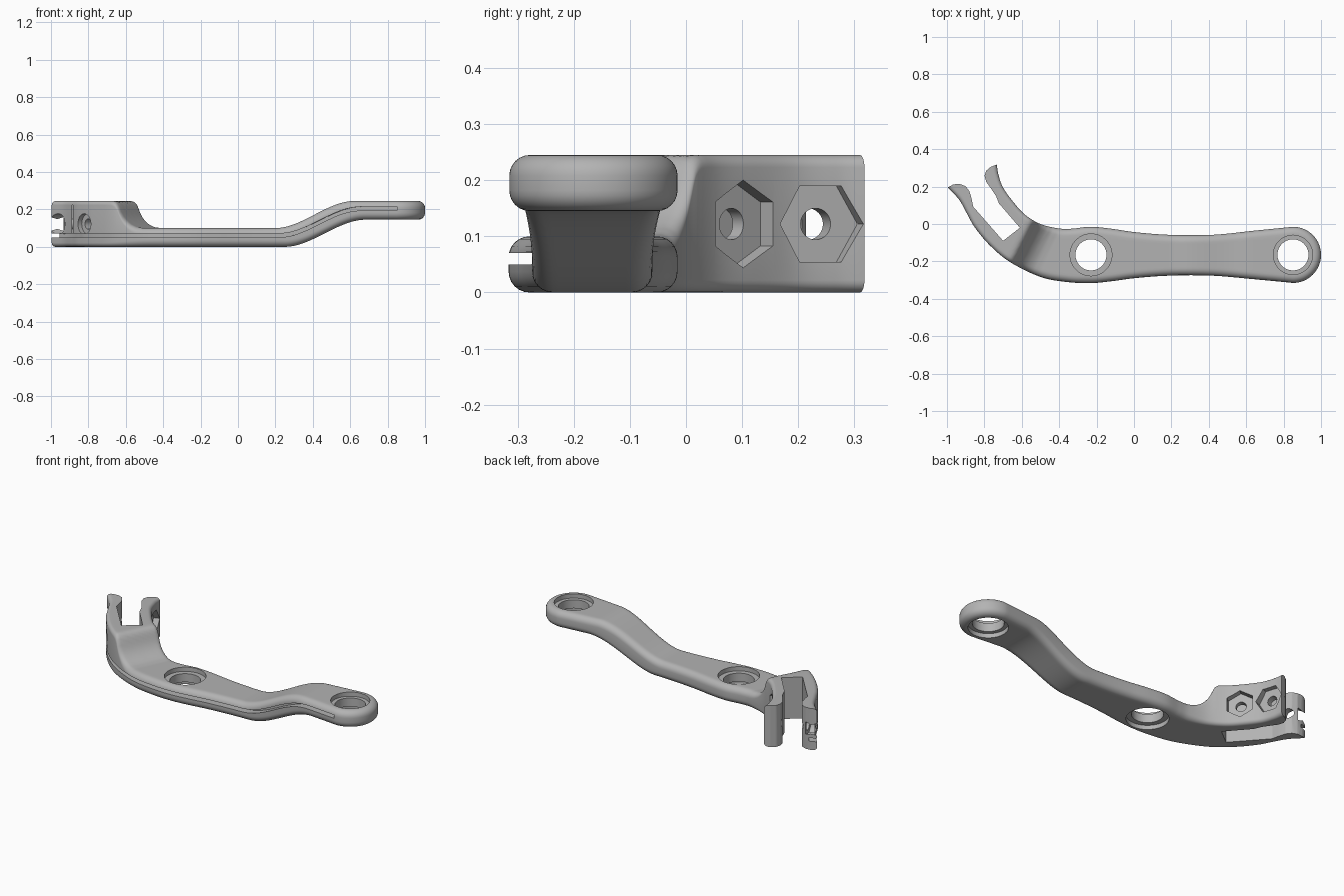
import bpy, bmesh, math
from mathutils import Vector, Matrix

if "Cube" in bpy.data.objects:
    bpy.data.objects.remove(bpy.data.objects["Cube"])

# paired outline points: front/left edge and back/right edge, fork tips first
FRONT = [(-1.06, .275), (-.995, .195), (-.935, .13), (-.89, .05), (-.85, -.02), (-.77, -.115),
         (-.66, -.205), (-.5, -.283), (-.36, -.31), (-.23, -.316), (-.12, -.306), (0, -.29),
         (.15, -.278), (.3, -.274), (.45, -.278), (.65, -.296), (.85, -.315)]
BACK = [(-.74, .40), (-.733, .318), (-.725, .265), (-.70, .195), (-.647, .12), (-.583, .05),
        (-.50, .0), (-.40, -.024), (-.33, -.025), (-.235, -.015), (-.13, -.024), (0, -.043),
        (.15, -.056), (.3, -.06), (.45, -.056), (.65, -.035), (.85, -.015)]
WALL = [(-.04, .245), (-.02, .242), (-.005, .23), (.005, .21), (.015, .186), (.03, .16),
        (.05, .137), (.075, .118), (.105, .105), (.14, .1)]


def smooth(t):
    t = min(1, max(0, t))
    return t * t * (3 - 2 * t)


def z_bottom(x):
    return .145 * smooth((x - .25) / .43)


def z_arm(x):
    return .1 + .145 * smooth((x - .2) / .42)


def z_top(x, y):
    # arm top, rising through a concave wall to the fork block
    u = .894 * x - .447 * y + .483
    if u >= .14:
        return z_arm(x)
    if u <= -.04:
        return .245
    for (a, za), (b, zb) in zip(WALL, WALL[1:]):
        if u <= b:
            return za + (zb - za) * (u - a) / (b - a)


def spline(points, n=12):
    p = [Vector(q) for q in points]
    p = [2 * p[0] - p[1]] + p + [2 * p[-1] - p[-2]]
    out = []
    for i in range(1, len(p) - 2):
        a, b, c, d = p[i - 1:i + 3]
        for k in range(n):
            t = k / n
            out.append(.5 * (2 * b + (c - a) * t + (2 * a - 5 * b + 4 * c - d) * t ** 2
                             + (3 * b - a - 3 * c + d) * t ** 3))
    return out


def normals(path, side):
    out = []
    for i in range(len(path)):
        d = path[min(i + 1, len(path) - 1)] - path[max(i - 1, 0)]
        out.append(Vector((-d.y, d.x)).normalized() * side)
    return out


def finish(bm, name):
    bmesh.ops.recalc_face_normals(bm, faces=bm.faces[:])
    me = bpy.data.meshes.new(name)
    bm.to_mesh(me)
    bm.free()
    ob = bpy.data.objects.new(name, me)
    bpy.context.collection.objects.link(ob)
    return ob


def loft(rings, name):
    bm = bmesh.new()
    vs = [[bm.verts.new(p) for p in r] for r in rings]
    n = len(vs[0])
    for a, b in zip(vs, vs[1:]):
        for j in range(n):
            bm.faces.new((a[j], a[(j + 1) % n], b[(j + 1) % n], b[j]))
    bm.faces.new(vs[0])
    bm.faces.new(vs[-1])
    bmesh.ops.remove_doubles(bm, verts=bm.verts[:], dist=1e-5)
    return finish(bm, name)


# lever body: lofted sections with rounded edges, ending in a round eye
f, b = spline(FRONT), spline(BACK)
fn, bn = normals(f, 1), normals(b, -1)
N_STRAIGHT = len(f)
for k in range(25):
    a = math.pi / 2 * k / 24
    n = Vector((math.sin(a), math.cos(a)))
    f.append(Vector((.85 + .15 * n.x, -.165 - .15 * n.y)))
    b.append(Vector((.85 + .15 * n.x, -.165 + .15 * n.y)))
    fn.append(Vector((-n.x, n.y)))
    bn.append(Vector((-n.x, -n.y)))


def edge(p, n, r):
    pts = []
    for k in range(7):
        a = math.pi / 2 * k / 6
        q = p + n * r * (1 - math.sin(a))
        pts.append((q.x, q.y, z_bottom(q.x) + r * (1 - math.cos(a))))
    for k in range(7):
        a = math.pi / 2 * k / 6
        q = p + n * r * (1 - math.cos(a))
        pts.append((q.x, q.y, z_top(q.x, q.y) - r * (1 - math.sin(a))))
    return pts


rings = []
for p, q, pn, qn in zip(f, b, fn, bn):
    r = .022 + .015 * smooth((p.x + .75) / .3)
    left, right = edge(p, pn, r), edge(q, qn, r)
    a, c = p + pn * r, q + qn * r
    mid = [a.lerp(c, k / 14) for k in range(1, 14)]
    rings.append(left + [(m.x, m.y, z_top(m.x, m.y)) for m in mid] + right[::-1]
                 + [(m.x, m.y, z_bottom(m.x)) for m in reversed(mid)])
body = loft(rings, "lever_body")


# cutters
def prism(points, name):
    return loft([[(x, y, z) for x, y in points] for z in (-.1, .4)], name)


def rod(start, direction, length, radius, sides=48, turn=0):
    d = Vector(direction).normalized()
    bm = bmesh.new()
    m = (Matrix.Translation(Vector(start) + d * length / 2)
         @ d.to_track_quat('Z', 'Y').to_matrix().to_4x4() @ Matrix.Rotation(turn, 4, 'Z'))
    bmesh.ops.create_cone(bm, cap_ends=True, segments=sides, radius1=radius, radius2=radius,
                          depth=length, matrix=m)
    return finish(bm, "cutter")


cutters = [prism([(-.70, -.09), (-.86, .093), (-.868, .135), (-.88, .175), (-.90, .202), (-.93, .214),
                  (-.965, .212), (-.996, .196), (-1.2, .19), (-1.2, .6), (-.6, .6), (-.6, .322),
                  (-.733, .318), (-.765, .306), (-.79, .285), (-.799, .258), (-.79, .225),
                  (-.765, .19), (-.738, .15), (-.722, .11), (-.61, -.02)], "fork_slot_cutter")]

# cable groove along the front edge
groove = []
for p, n in list(zip(f, fn))[:N_STRAIGHT + 1]:
    i, o = p + n * .042, p - n * .04
    z = (z_bottom(p.x) + z_arm(p.x)) / 2
    groove.append([(i.x, i.y, z), (o.x, o.y, z), (o.x, o.y, z + .02), (i.x, i.y, z + .02)])
cutters.append(loft(groove, "groove_cutter"))

# bearing eyes with a shallow recess on both sides
for x, z, r in ((-.23, 0, .112), (.85, .145, .105)):
    cutters.append(rod((x, -.165, -.1), (0, 0, 1), .5, .083, 64))
    cutters.append(rod((x, -.165, z - .05), (0, 0, 1), .075, r, 64))
    cutters.append(rod((x, -.165, z + .075), (0, 0, 1), .07, r, 64))

# clamp bolts through the fork: hole, nut pocket, head recess
for x, y, d, turn in ((-.635, .10, Vector((.77, .64, 0)), 0),
                      (-.715, .24, Vector((.95, .3, 0)), math.pi / 6)):
    d.normalize()
    c = Vector((x, y, .122))
    cutters.append(rod(c - d * .5, d, .7, .028, 32))
    cutters.append(rod(c - d * .03, d, .15, .078, 6, turn))
    cutters.append(rod(c - d * .215, -d, .15, .055, 40))

bpy.context.view_layer.objects.active = body
for c in cutters:
    c.hide_render = True
    m = body.modifiers.new("cut", 'BOOLEAN')
    m.operation, m.solver, m.object = 'DIFFERENCE', 'EXACT', c
    bpy.ops.object.modifier_apply(modifier=m.name)
    bpy.data.objects.remove(c)

mat = bpy.data.materials.new("plain grey")
mat.diffuse_color = (.45, .45, .45, 1)
mat.use_nodes = True
mat.node_tree.nodes["Principled BSDF"].inputs["Base Color"].default_value = mat.diffuse_color
body.data.materials.clear()
body.data.materials.append(mat)
for p in body.data.polygons:
    p.material_index = 0
bpy.ops.object.select_all(action='DESELECT')
body.select_set(True)
bpy.ops.object.shade_smooth_by_angle(angle=math.radians(32))
